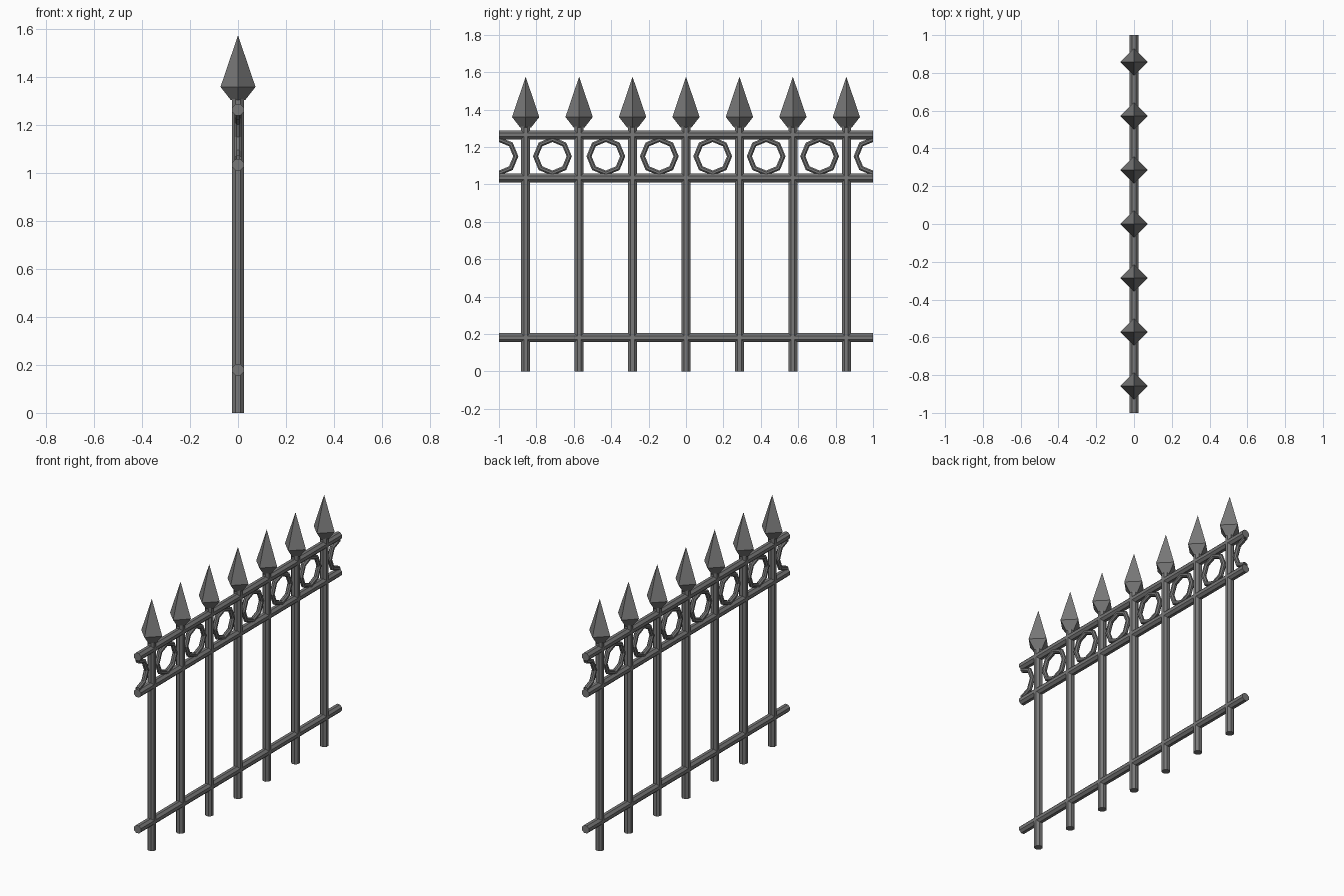
import bpy, bmesh
from math import pi, sin, cos
from mathutils import Matrix, Vector

cube = bpy.data.objects.get("Cube")
if cube:
    bpy.data.objects.remove(cube)

iron = bpy.data.materials.new("dark grey iron")
iron.use_nodes = True
colour = (0.19, 0.19, 0.19, 1)
iron.diffuse_color = colour
iron.node_tree.nodes["Principled BSDF"].inputs["Base Color"].default_value = colour

POSTS = 7
GAP = 2 / POSTS
BAR = 0.026
RING_Z = 1.15


def make(name, bm):
    bmesh.ops.recalc_face_normals(bm, faces=bm.faces)
    mesh = bpy.data.meshes.new(name)
    bm.to_mesh(mesh)
    bm.free()
    mesh.materials.append(iron)
    obj = bpy.data.objects.new(name, mesh)
    bpy.context.collection.objects.link(obj)
    return obj


def bar(name, start, end):
    """Eight-sided bar with flats facing the axes."""
    start, end = Vector(start), Vector(end)
    axis = end - start
    turn = axis.to_track_quat('Z', 'Y').to_matrix().to_4x4()
    place = Matrix.Translation((start + end) / 2) @ turn @ Matrix.Rotation(pi / 8, 4, 'Z')
    bm = bmesh.new()
    bmesh.ops.create_cone(bm, cap_ends=True, segments=8, radius1=BAR, radius2=BAR,
                          depth=axis.length, matrix=place)
    return make(name, bm)


def spearhead(name, y):
    """Four-sided point over a short flared collar."""
    bm = bmesh.new()
    for low, high, r1, r2 in ((1.305, 1.36, 0.03, 0.073), (1.36, 1.575, 0.073, 0)):
        bmesh.ops.create_cone(bm, cap_ends=False, segments=4, radius1=r1, radius2=r2,
                              depth=high - low,
                              matrix=Matrix.Translation((0, y, (low + high) / 2)))
    bmesh.ops.remove_doubles(bm, verts=bm.verts, dist=0.0005)
    return make(name, bm)


def ring(name, y, major=0.09, minor=0.015, sides=8, tube=8):
    """Eight-sided ring, trimmed where it passes the panel ends."""
    bm = bmesh.new()
    loops = []
    for i in range(sides):
        a = 2 * pi * i / sides
        loop = []
        for j in range(tube):
            b = 2 * pi * (j + 0.5) / tube
            r = major + minor * cos(b)
            loop.append(bm.verts.new((minor * sin(b), y + r * cos(a), RING_Z + r * sin(a))))
        loops.append(loop)
    for i in range(sides):
        p, q = loops[i], loops[(i + 1) % sides]
        for j in range(tube):
            k = (j + 1) % tube
            bm.faces.new((p[j], p[k], q[k], q[j]))
    for side in (-1, 1):
        bmesh.ops.bisect_plane(bm, geom=bm.verts[:] + bm.edges[:] + bm.faces[:],
                               plane_co=(0, side, 0), plane_no=(0, side, 0),
                               clear_outer=True)
    return make(name, bm)


# Upright posts with their spearheads
for i in range(POSTS):
    y = (i - POSTS // 2) * GAP
    bar(f"post_{i + 1}", (0, y, 0), (0, y, 1.33))
    spearhead(f"spearhead_{i + 1}", y)

# Horizontal rails
for name, z in (("bottom_rail", 0.18), ("middle_rail", 1.035), ("top_rail", 1.265)):
    bar(name, (0, -1, z), (0, 1, z))

# Decorative rings between the posts, halved at both ends
for i in range(POSTS + 1):
    ring(f"ring_{i + 1}", -1 + i * GAP)
